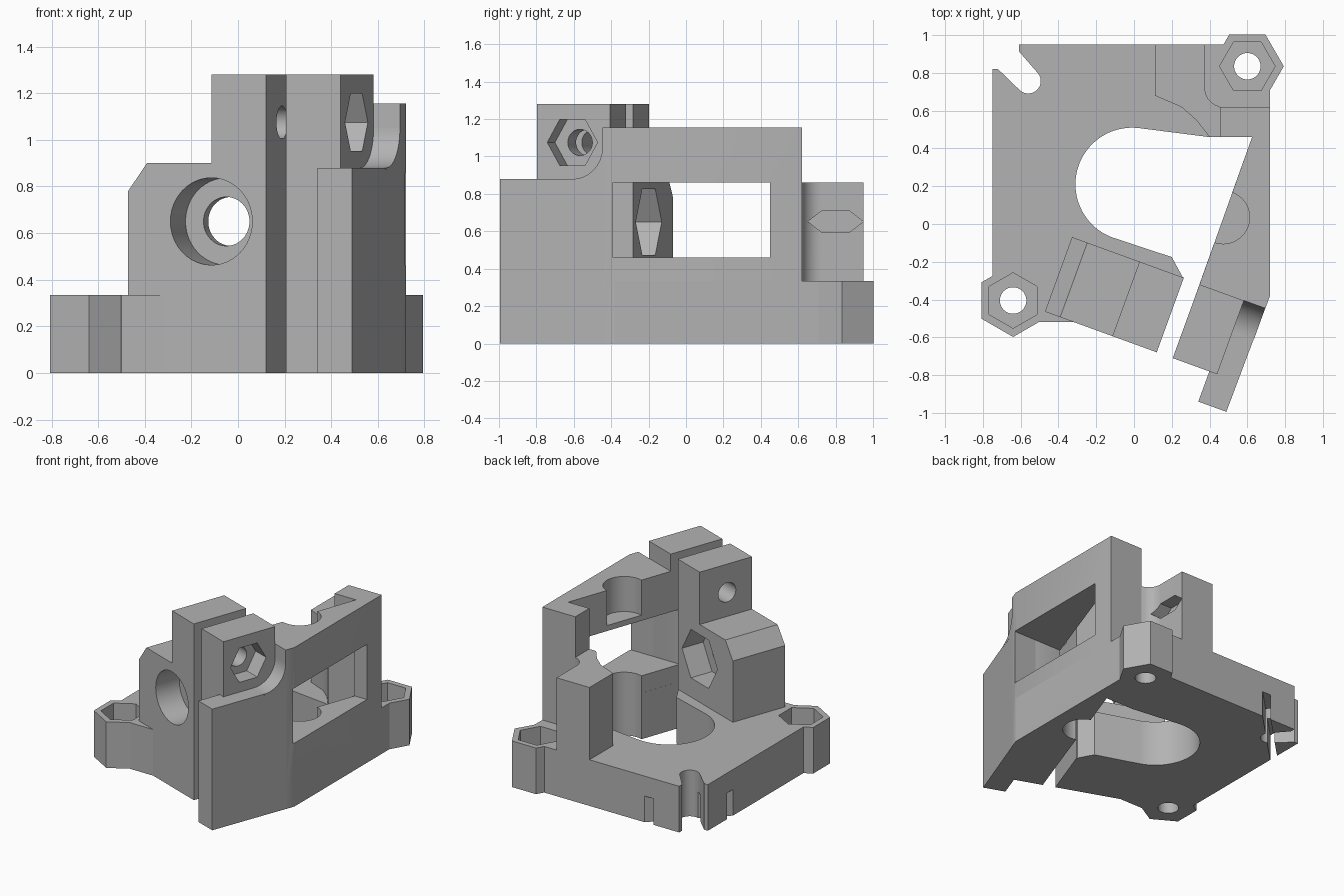
import bpy, bmesh
from math import sin, cos, radians
from mathutils import Matrix, Vector

cube = bpy.data.objects.get("Cube")
if cube:
    bpy.data.objects.remove(cube, do_unlink=True)

grey = bpy.data.materials.new("plain_grey")
grey.use_nodes = True
grey.diffuse_color = (0.45, 0.45, 0.45, 1)
grey.node_tree.nodes["Principled BSDF"].inputs["Base Color"].default_value = grey.diffuse_color

# Frames: the clamp is turned 20 degrees; u runs across it, v runs backwards
WORLD = Matrix.Identity(4)
CLAMP = Matrix.Translation((0.205, -0.71, 0)) @ Matrix.Rotation(radians(-20), 4, 'Z')
ALONG_V = CLAMP @ Matrix.Rotation(radians(90), 4, 'X')
TO_X = Matrix(((0, 0, 1, 0), (1, 0, 0, 0), (0, 1, 0, 0), (0, 0, 0, 1)))
ALONG_U = CLAMP @ TO_X


def at(u, v):
    return tuple((CLAMP @ Vector((u, v, 0)))[:2])


def arc(cx, cy, r, start, end, n=24):
    angles = [radians(start + (end - start) * i / n) for i in range(n + 1)]
    return [(cx + r * cos(a), cy + r * sin(a)) for a in angles]


def ring(cx, cy, r, n=48, turn=0):
    return arc(cx, cy, r, turn, turn + 360, n)[:-1]


def rect(x0, x1, y0, y1):
    return [(x0, y0), (x1, y0), (x1, y1), (x0, y1)]


def prism(name, outline, lo, hi, frame=WORLD):
    bm = bmesh.new()
    bottom = [bm.verts.new((x, y, lo)) for x, y in outline]
    top = [bm.verts.new((x, y, hi)) for x, y in outline]
    bm.faces.new(bottom[::-1])
    bm.faces.new(top)
    n = len(outline)
    for i in range(n):
        j = (i + 1) % n
        bm.faces.new((bottom[i], bottom[j], top[j], top[i]))
    bmesh.ops.recalc_face_normals(bm, faces=bm.faces)
    bm.transform(frame)
    mesh = bpy.data.meshes.new(name)
    bm.to_mesh(mesh)
    bm.free()
    mesh.materials.append(grey)
    obj = bpy.data.objects.new(name, mesh)
    bpy.context.collection.objects.link(obj)
    return obj


def cutter(outline, lo, hi, frame=WORLD):
    obj = prism("cutter", outline, lo, hi, frame)
    obj.hide_render = True
    cutters.append(obj)
    return obj


def cut(obj, *tools):
    for tool in tools:
        mod = obj.modifiers.new("cut", 'BOOLEAN')
        mod.operation = 'DIFFERENCE'
        mod.solver = 'EXACT'
        mod.object = tool


cutters = []
BASE = 0.335

# Base plate with the corner slot and the large opening in one outline
outline = [(-0.75, 0.82), (-0.72, 0.82)]
outline += arc(-0.56, 0.757, 0.066, 225, 405)
outline += [(-0.61, 0.915), (-0.61, 0.95), (0.72, 0.95), (0.72, -0.38),
            at(0.25, 0.3), at(0, 0.3), (0.625, 0.46), (0.40, 0.46)]
outline += arc(-0.01, 0.21, 0.3, 83, 250, 40)
outline += [(0.20, -0.175), (0.26, -0.285), at(-0.09, 0.1), at(-0.6, 0.1),
            (-0.31, -0.52), (-0.5, -0.52), (-0.64, -0.4), (-0.75, -0.4)]
base = prism("base_plate", outline, 0, BASE)
parts = [base]

# Hexagonal screw bosses with nut pockets
for name, x, y, turn in (("back_boss", 0.60, 0.835, 0), ("front_boss", -0.64, -0.405, 30)):
    boss = prism(name, ring(x, y, 0.193, 6, turn), 0, BASE)
    pocket = cutter(ring(x, y, 0.147, 6, turn), 0.15, 0.6)
    hole = cutter(ring(x, y, 0.07), -0.1, 0.2)
    cut(boss, pocket, hole)
    cut(base, pocket, hole)
    parts.append(boss)

# Thin diagonal slit under the slotted corner
slit = cutter(rect(-0.5, 0.5, -0.025, 0.025), -0.1, 0.19,
              Matrix.Translation((-0.55, 0.767, 0)) @ Matrix.Rotation(radians(45), 4, 'Z'))
cut(base, slit)

# Front block with its clamp ear
block = prism("front_block", [(-0.72, 0), (-0.09, 0), (-0.09, 1.28), (-0.34, 1.28),
                              (-0.34, 0.90), (-0.634, 0.90), (-0.72, 0.78)],
              -0.42, 0, ALONG_V)
cut(block,
    cutter(ring(-0.34, 0.65, 0.187), -0.19, 0.1, ALONG_V),
    cutter(ring(-0.34, 0.65, 0.105), -0.3, -0.1, ALONG_V),
    cutter(ring(-0.34, 0.65, 0.203, 6), -0.6, -0.25, ALONG_V))
parts.append(block)

# Right wall, clamp ear, wing and the fillet between them
wall = prism("right_wall", [at(0, 0.415), at(0.371, 0.415), (0.72, -0.38), (0.72, 0.62),
                            (0.455, 0.62), (0.455, 0.46), (0.625, 0.46)], 0, 1.155)
ear = prism("right_ear", rect(0, 0.25, 0, 0.415), 0, 1.28, CLAMP)
wing = prism("right_wing", [(0.206, -0.17), (0.364, -0.17), (0.371, 0.486), (0.206, 0.486)],
             0, 0.88, CLAMP)
fillet = prism("wing_fillet", [(0.42, 0.87), (0.245, 0.87)] + arc(0.245, 1.05, 0.17, -90, 0, 16)
               + [(0.42, 1.05)], 0.24, 0.37, ALONG_U)
parts += [wall, ear, wing, fillet]

# Window through the wall
window = cutter(rect(0.1, 1, -0.39, 0.45), 0.46, 0.86)
for part in (wall, ear, wing):
    cut(part, window)

# Round seats above and below the window
lower_seat = cutter(ring(0.472, 0.035, 0.14), -0.1, 0.6)
cut(wall, cutter(ring(0.472, 0.035, 0.14), 0.9, 1.4), lower_seat)
cut(base, lower_seat)

# Clamp bolt hole and nut trap
bolt = cutter(ring(0.2, 1.075, 0.07), -0.6, 0.4, ALONG_U)
cut(block, bolt)
cut(ear, bolt, cutter(ring(0.2, 1.075, 0.143, 6), 0.13, 0.4, ALONG_U))

# Back post, hollowed beside the boss
post = prism("back_post", [(0.11, 0.95), (0.11, 0.68), (0.25, 0.62), (0.33, 0.55), (0.40, 0.46),
                           (0.455, 0.46), (0.455, 0.62)]
             + arc(0.475, 0.72, 0.1, 255, 180, 10) + [(0.375, 0.95)], 0.2, 0.86)
notch = [(0.8 + 0.148 * x, 0.652 + 0.066 * y) for x, y in ring(0, 0, 1, 6)]
cut(post, cutter(notch, 0.28, 0.6, TO_X))
parts.append(post)

# Bake the cuts, then drop the cutters
bpy.context.view_layer.update()
graph = bpy.context.evaluated_depsgraph_get()
baked = [bpy.data.meshes.new_from_object(p.evaluated_get(graph)) for p in parts]
for part, mesh in zip(parts, baked):
    part.modifiers.clear()
    part.data = mesh
for obj in cutters:
    bpy.data.objects.remove(obj, do_unlink=True)

for part in parts:
    bpy.ops.object.select_all(action='DESELECT')
    part.select_set(True)
    bpy.context.view_layer.objects.active = part
    bpy.ops.object.shade_smooth_by_angle(angle=radians(25))
